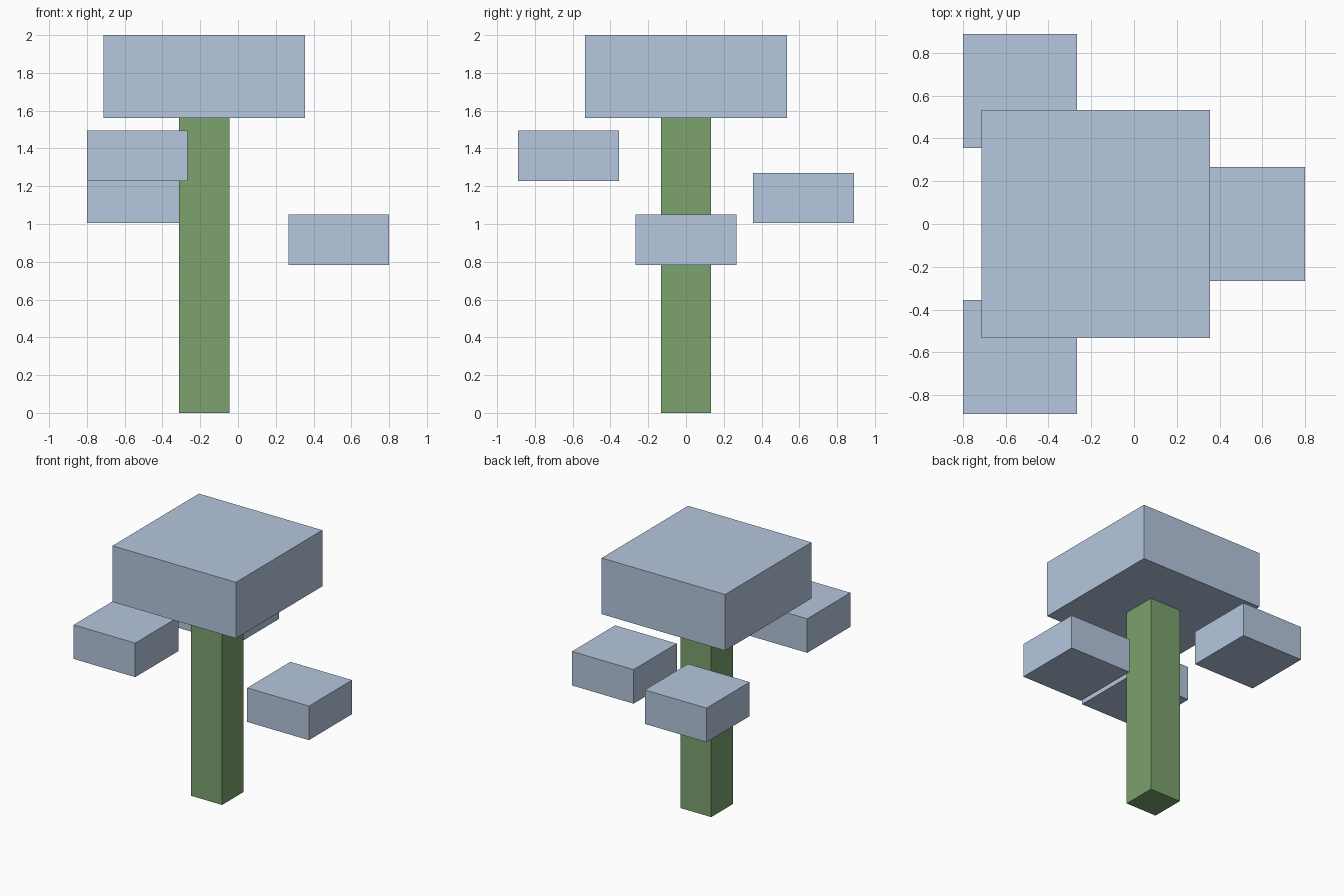
import bpy

if "Cube" in bpy.data.objects:
    bpy.data.objects.remove(bpy.data.objects["Cube"])


def material(name, colour):
    mat = bpy.data.materials.new(name)
    mat.diffuse_color = (*colour, 1)
    mat.use_nodes = True
    mat.node_tree.nodes["Principled BSDF"].inputs["Base Color"].default_value = mat.diffuse_color
    return mat


def box(name, centre, size, mat):
    """Box with its base centre at the given point."""
    x, y, z = centre
    bpy.ops.mesh.primitive_cube_add(size=1, location=(x, y, z + size[2] / 2))
    ob = bpy.context.object
    ob.name = name
    ob.scale = size
    bpy.ops.object.transform_apply(location=False, rotation=False, scale=True)
    ob.data.materials.append(mat)
    return ob


green = material("trunk_green", (0.20, 0.36, 0.155))
pale_blue = material("foliage_blue", (0.46, 0.57, 0.73))

TRUNK_X = -0.178
CROWN_Z = 1.561

# Trunk and the large crown on top of it
box("trunk", (TRUNK_X, 0, 0), (0.267, 0.267, CROWN_Z), green)
box("crown", (TRUNK_X, 0, CROWN_Z), (1.067, 1.067, 2 - CROWN_Z), pale_blue)

# Three small foliage blocks floating around the trunk
clumps = {
    "front_foliage": (-0.533, -0.622, 1.228),
    "back_foliage": (-0.533, 0.622, 1.005),
    "right_foliage": (0.533, 0, 0.783),
}
for name, base in clumps.items():
    box(name, base, (0.533, 0.533, 0.266), pale_blue)
